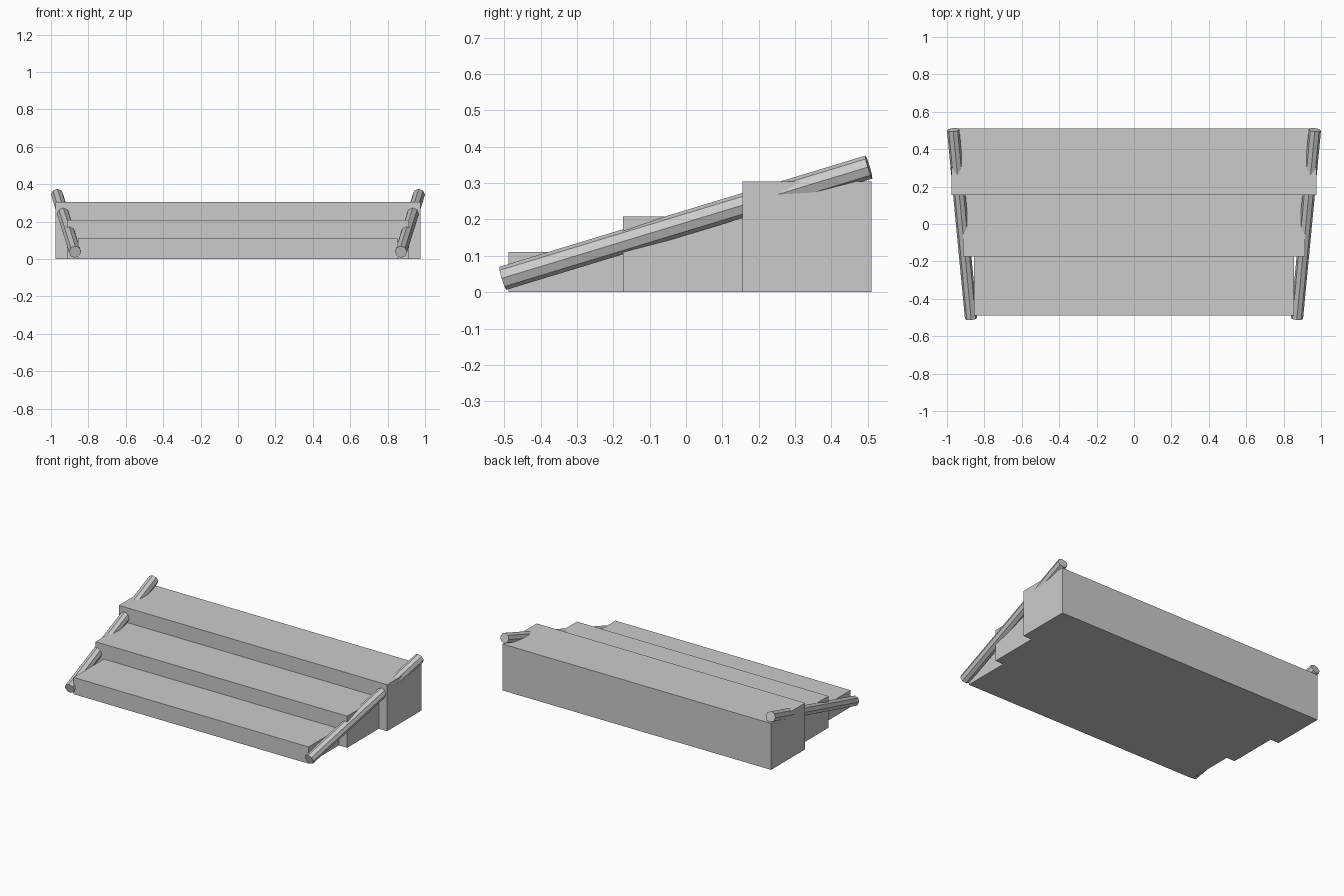
import bpy, bmesh
from mathutils import Vector, Matrix

if "Cube" in bpy.data.objects:
    bpy.data.objects.remove(bpy.data.objects["Cube"])


def make_object(name, bm):
    mesh = bpy.data.meshes.new(name)
    bm.to_mesh(mesh)
    bm.free()
    obj = bpy.data.objects.new(name, mesh)
    bpy.context.collection.objects.link(obj)
    return obj


def add_step(name, half_width, y0, y1, height):
    bm = bmesh.new()
    size = Matrix.Diagonal((2 * half_width, y1 - y0, height, 1))
    place = Matrix.Translation((0, (y0 + y1) / 2, height / 2))
    bmesh.ops.create_cube(bm, size=1, matrix=place @ size)
    return make_object(name, bm)


def add_rail(name, start, end, radius):
    start, end = Vector(start), Vector(end)
    axis = end - start
    bm = bmesh.new()
    turn = axis.to_track_quat('Z', 'Y').to_matrix().to_4x4()
    bmesh.ops.create_cone(bm, cap_ends=True, segments=8, radius1=radius, radius2=radius,
                          depth=axis.length,
                          matrix=Matrix.Translation((start + end) / 2) @ turn)
    obj = make_object(name, bm)
    obj.modifiers.new("Mirror", 'MIRROR').use_mirror_merge = False
    return obj


# Three solid steps, widening toward the back
add_step("lower_step", 0.855, -0.488, -0.173, 0.11)
add_step("middle_step", 0.915, -0.173, 0.156, 0.208)
add_step("upper_step", 0.976, 0.156, 0.51, 0.305)

# Octagonal side rails, sloping up and outward, mirrored left and right
add_rail("side_rail", (0.871, -0.504, 0.038), (0.967, 0.503, 0.344), 0.033)
